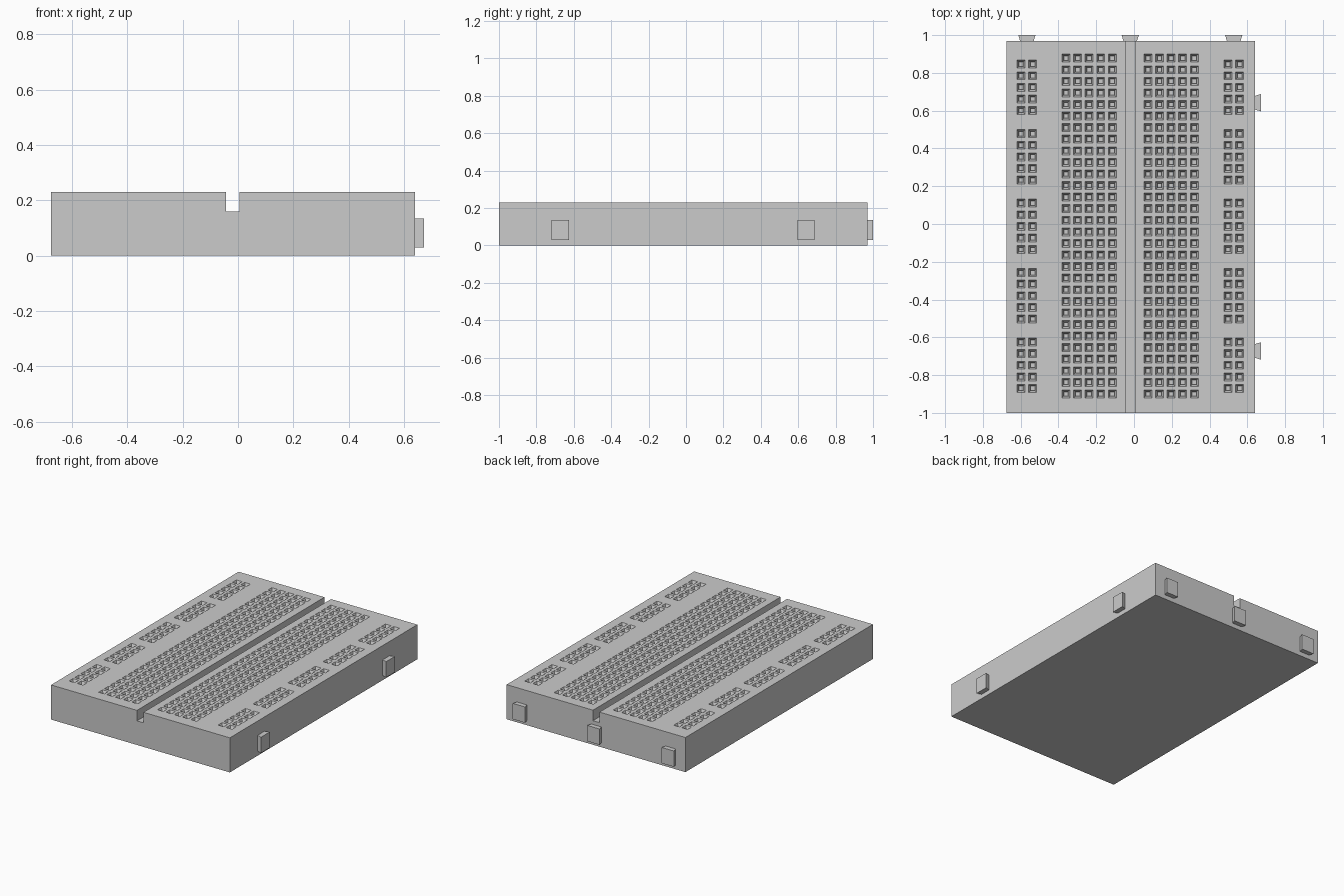
import bpy, bmesh
from math import pi
from mathutils import Matrix, Vector

if "Cube" in bpy.data.objects:
    bpy.data.objects.remove(bpy.data.objects["Cube"])

TOP = 0.23
PITCH = 0.0613


def finish(name, bm):
    bmesh.ops.recalc_face_normals(bm, faces=bm.faces)
    mesh = bpy.data.meshes.new(name)
    bm.to_mesh(mesh)
    bm.free()
    obj = bpy.data.objects.new(name, mesh)
    bpy.context.collection.objects.link(obj)
    return obj


def extrude_profile(name, points, direction):
    bm = bmesh.new()
    face = bm.faces.new([bm.verts.new(p) for p in points])
    ext = bmesh.ops.extrude_face_region(bm, geom=[face])
    verts = [v for v in ext["geom"] if isinstance(v, bmesh.types.BMVert)]
    bmesh.ops.translate(bm, verts=verts, vec=direction)
    return finish(name, bm)


# Board body: slab profile with a centre groove
profile = [(-0.675, 0), (0.64, 0), (0.64, TOP), (0.005, TOP),
           (0.005, 0.16), (-0.043, 0.16), (-0.043, TOP), (-0.675, TOP)]
board = extrude_profile("board_body", [(x, -1, z) for x, z in profile], (0, 1.97, 0))

# Hole positions: two five-column terminal fields and two grouped power rails
holes = []
for x0 in (-0.36, 0.074):
    holes += [(x0 + c * PITCH, 0.878 - r * PITCH) for c in range(5) for r in range(30)]
for x0 in (-0.598, 0.498):
    holes += [(x0 + c * PITCH, 0.846 - (g * 6 + r) * PITCH)
              for c in range(2) for g in range(5) for r in range(5)]

# Tapered square sockets, cut from the top in one go
bm = bmesh.new()
levels = [(0.021, TOP + 0.01), (0.021, TOP), (0.0115, TOP - 0.02), (0.0115, TOP - 0.035)]
for x, y in holes:
    rings = [[bm.verts.new((x + sx * h, y + sy * h, z))
              for sx, sy in ((-1, -1), (1, -1), (1, 1), (-1, 1))] for h, z in levels]
    bm.faces.new(rings[0])
    bm.faces.new(rings[-1][::-1])
    for a, b in zip(rings, rings[1:]):
        for i in range(4):
            j = (i + 1) % 4
            bm.faces.new((a[i], b[i], b[j], a[j]))
cutter = finish("socket_cutter", bm)
cutter.hide_render = True

mod = board.modifiers.new("sockets", "BOOLEAN")
mod.operation = "DIFFERENCE"
mod.solver = "EXACT"
mod.object = cutter
bpy.context.view_layer.objects.active = board
bpy.ops.object.modifier_apply(modifier=mod.name)
bpy.data.objects.remove(cutter)


# Dovetail joining tabs, wider at the outer end
def tab(name, x, y, angle):
    place = Matrix.Translation((x, y, 0.03)) @ Matrix.Rotation(angle, 4, "Z")
    pts = [(-0.036, 0), (0.036, 0), (0.046, 0.032), (-0.046, 0.032)]
    extrude_profile(name, [place @ Vector((px, py, 0)) for px, py in pts], (0, 0, 0.105))


for i, x in enumerate((-0.567, -0.02, 0.528)):
    tab(f"back_tab_{i + 1}", x, 0.969, 0)
for i, y in enumerate((-0.672, 0.642)):
    tab(f"side_tab_{i + 1}", 0.64, y, -pi / 2)
